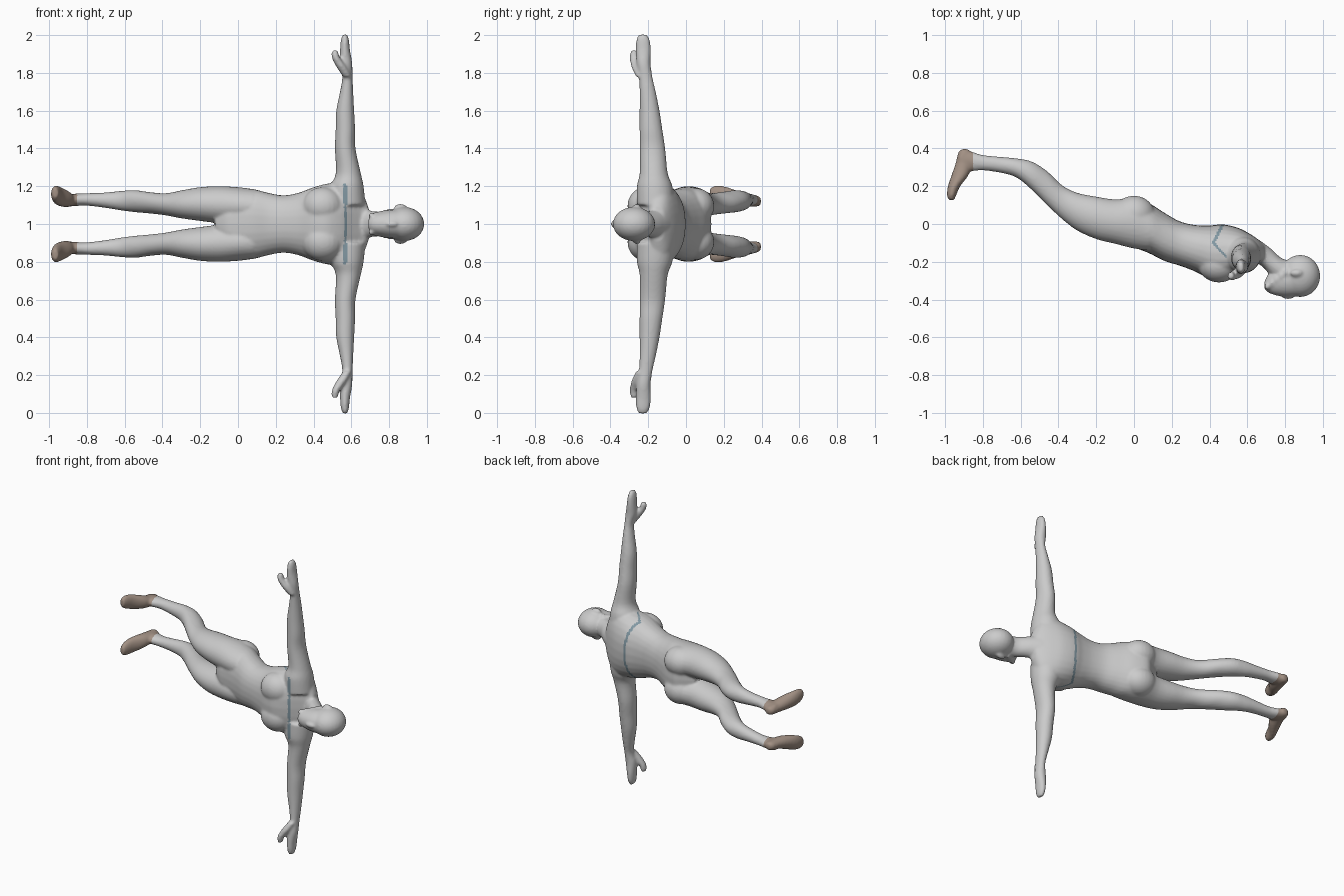
import bpy, bmesh, math
from mathutils import Matrix, Vector

if "Cube" in bpy.data.objects:
    bpy.data.objects.remove(bpy.data.objects["Cube"])

bm = bmesh.new()
N = 28


def spline(rows, steps=4):
    # Catmull-Rom interpolation of the section rows
    out = []
    for i in range(len(rows) - 1):
        p0, p1, p2, p3 = (rows[max(i - 1, 0)], rows[i], rows[i + 1], rows[min(i + 2, len(rows) - 1)])
        for s in range(steps):
            t = s / steps
            out.append([0.5 * (2 * b + (c - a) * t + (2 * a - 5 * b + 4 * c - d) * t * t
                               + (3 * b - a - 3 * c + d) * t ** 3)
                        for a, b, c, d in zip(p0, p1, p2, p3)])
    return out + [list(rows[-1])]


def loft(axis, rows, mirror=False, power=2.0):
    # rows: position on axis, then min/max on each of the other two axes
    others = [k for k in range(3) if k != axis]
    for flip in ((False, True) if mirror else (False,)):
        rings = []
        for t, u0, u1, v0, v1 in spline(rows):
            ring = []
            for k in range(N):
                a = 2 * math.pi * k / N
                c, s = math.cos(a), math.sin(a)
                co = [0, 0, 0]
                co[axis] = t
                co[others[0]] = (u0 + u1) / 2 + (u1 - u0) / 2 * math.copysign(abs(c) ** (2 / power), c)
                co[others[1]] = (v0 + v1) / 2 + (v1 - v0) / 2 * math.copysign(abs(s) ** (2 / power), s)
                if flip:
                    co[2] = 2 - co[2]
                ring.append(bm.verts.new(co))
            rings.append(ring)
        for a, b in zip(rings, rings[1:]):
            for k in range(N):
                bm.faces.new((a[k], a[(k + 1) % N], b[(k + 1) % N], b[k]))
        bm.faces.new(rings[0][::-1])
        bm.faces.new(rings[-1])


def centred(rows):
    return [(x, a, b, 1 - w, 1 + w) for x, a, b, w in rows]


def blob(center, radii, mirror=False):
    for flip in ((False, True) if mirror else (False,)):
        c = Vector(center)
        if flip:
            c.z = 2 - c.z
        m = Matrix.Translation(c) @ Matrix.Diagonal((*radii, 1))
        bmesh.ops.create_uvsphere(bm, u_segments=24, v_segments=16, radius=1, matrix=m)


# torso
loft(0, centred([
    (-.12, -.07, .08, .06), (-.06, -.11, .11, .15), (0, -.125, .135, .185), (.08, -.155, .11, .185),
    (.16, -.195, .06, .165), (.24, -.22, .015, .152), (.32, -.25, -.005, .165), (.40, -.29, -.008, .195),
    (.47, -.302, -.002, .213), (.55, -.275, -.02, .225), (.61, -.235, -.05, .22),
    (.655, -.205, -.08, .175), (.69, -.195, -.11, .09)]), power=2.25)
# chest muscles and buttocks
blob((.45, -.215, 1.095), (.11, .095, .10), True)
blob((.0, .05, 1.095), (.11, .1, .095), True)

# legs
loft(0, [
    (.08, -.14, .09, 1.0, 1.185), (0, -.13, .135, 1.0, 1.195), (-.1, -.105, .13, 1.004, 1.2),
    (-.2, -.08, .145, 1.016, 1.195), (-.3, -.035, .165, 1.03, 1.178), (-.38, .025, .205, 1.045, 1.163),
    (-.46, .10, .28, 1.055, 1.168), (-.54, .18, .33, 1.062, 1.178), (-.62, .245, .347, 1.072, 1.175),
    (-.7, .27, .355, 1.085, 1.167), (-.8, .284, .365, 1.097, 1.163), (-.87, .28, .385, 1.095, 1.16),
    (-.925, .30, .38, 1.10, 1.155)], True)
# feet
loft(1, [
    (.397, -.91, -.88, 1.105, 1.135), (.38, -.93, -.865, 1.093, 1.15), (.32, -.945, -.86, 1.09, 1.16),
    (.26, -.965, -.875, 1.09, 1.18), (.20, -.985, -.92, 1.10, 1.2), (.15, -.99, -.942, 1.12, 1.202),
    (.127, -.98, -.952, 1.138, 1.188)], True)

# arms and hands
loft(2, [
    (1.10, .48, .675, -.26, -.06), (1.2, .49, .665, -.26, -.072), (1.27, .518, .65, -.245, -.097),
    (1.4, .513, .622, -.245, -.11), (1.5, .517, .62, -.246, -.125), (1.6, .52, .615, -.246, -.14),
    (1.7, .54, .61, -.246, -.16), (1.78, .552, .606, -.25, -.178), (1.85, .537, .605, -.262, -.187),
    (1.92, .54, .593, -.265, -.185), (1.975, .545, .587, -.263, -.192), (2.003, .555, .578, -.25, -.208)], True)
# thumbs
loft(2, [
    (1.78, .555, .6, -.265, -.22), (1.83, .522, .575, -.288, -.235), (1.88, .497, .54, -.298, -.25),
    (1.92, .497, .528, -.292, -.257)], True)

# neck, skull, jaw with beard
loft(0, centred([(.64, -.2, -.07, .10), (.685, -.23, -.1, .075), (.73, -.28, -.135, .066),
                 (.78, -.31, -.18, .066), (.84, -.32, -.2, .06)]))
blob((.88, -.275, 1), (.106, .112, .09))
loft(0, centred([(.69, -.345, -.305, .025), (.715, -.365, -.26, .05), (.76, -.38, -.22, .066),
                 (.82, -.386, -.2, .076), (.88, -.38, -.2, .078)]))
# nose and ears
blob((.815, -.385, 1), (.03, .014, .014))
blob((.86, -.26, 1.09), (.032, .02, .016), True)
# beard tufts
for i in range(5):
    x = .705 + .025 * i
    blob((x, -.33 + .018 * i, 1.045 + .006 * i), (.014, .02, .014), True)

# fuse all the volumes into one smooth skin
bmesh.ops.recalc_face_normals(bm, faces=bm.faces)
src_mesh = bpy.data.meshes.new("body_volumes")
bm.to_mesh(src_mesh)
bm.free()
src = bpy.data.objects.new("body_volumes", src_mesh)
bpy.context.collection.objects.link(src)
rm = src.modifiers.new("fuse", 'REMESH')
rm.mode = 'VOXEL'
rm.voxel_size = .008
sm = src.modifiers.new("soften", 'SMOOTH')
sm.factor = .5
sm.iterations = 6
skin = bpy.data.meshes.new_from_object(src.evaluated_get(bpy.context.evaluated_depsgraph_get()))
bpy.data.objects.remove(src)


def zone(c):
    # name of the part that a face centre belongs to
    if c.x > .70 and abs(c.z - 1) < .2:
        return "head"
    if c.x < -.85:
        return "feet"
    if abs(c.z - 1) > .24:
        return "arms"
    if c.x < -.13:
        return "legs"
    line = .42 + .5 * max(c.y + .1, 0) + .93 * max(-.1 - c.y, 0)
    if abs(c.x - line) < .009 and abs(c.z - 1) < .215:
        return "chest_band"
    return "torso"


colours = {"feet": (.36, .28, .23, 1), "chest_band": (.22, .31, .36, 1)}
for name in ("torso", "head", "arms", "legs", "feet", "chest_band"):
    part = bmesh.new()
    part.from_mesh(skin)
    bmesh.ops.delete(part, geom=[f for f in part.faces if zone(f.calc_center_median()) != name], context='FACES')
    for f in part.faces:
        f.smooth = True
    mesh = bpy.data.meshes.new(name)
    part.to_mesh(mesh)
    part.free()
    bpy.context.collection.objects.link(bpy.data.objects.new(name, mesh))
    if name in colours:
        mat = bpy.data.materials.new(name + "_colour")
        mat.diffuse_color = colours[name]
        mat.use_nodes = True
        mat.node_tree.nodes["Principled BSDF"].inputs["Base Color"].default_value = mat.diffuse_color
        mesh.materials.clear()
        mesh.materials.append(mat)
